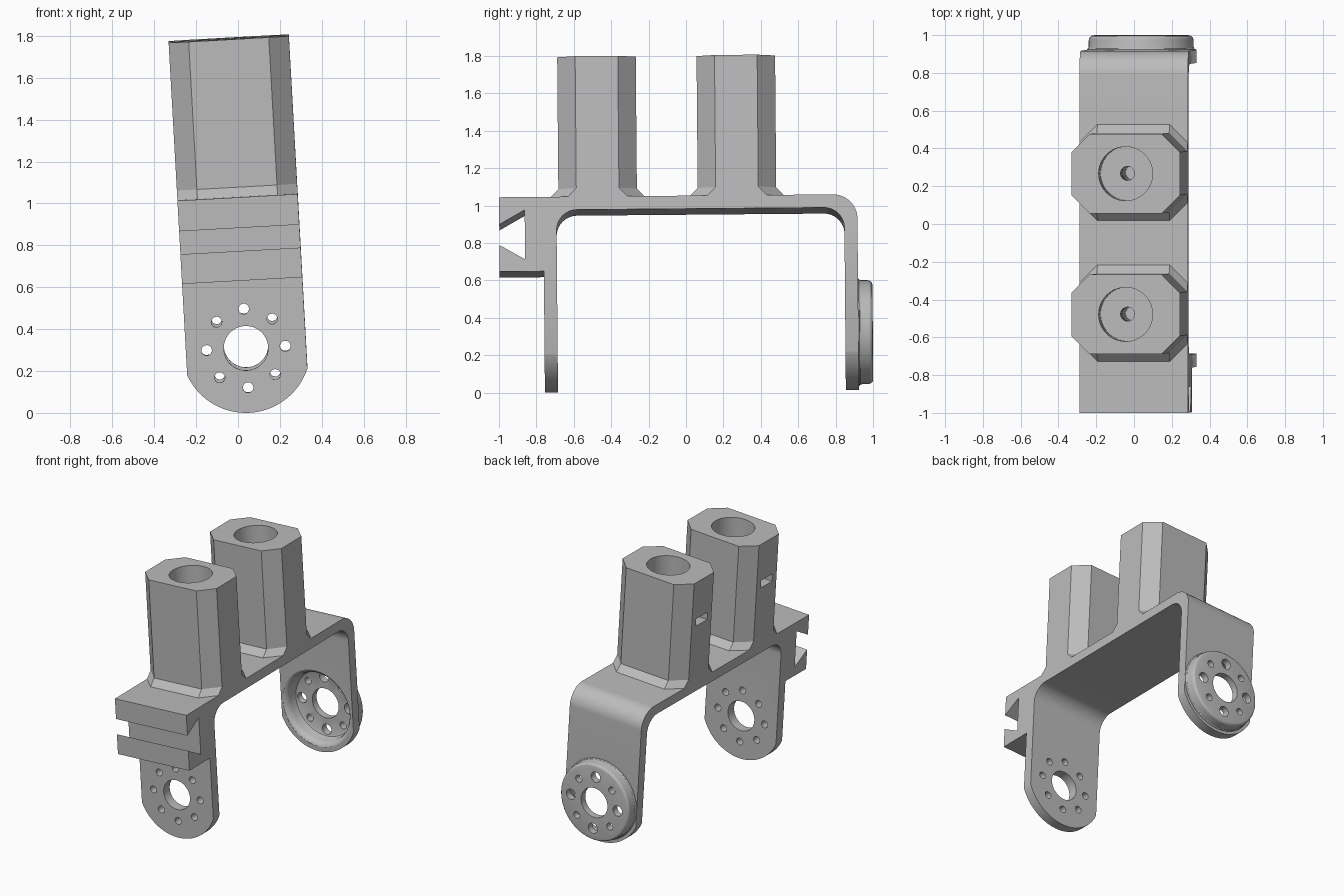
import bpy, bmesh
from math import sin, cos, radians, acos, degrees
from mathutils import Matrix

if "Cube" in bpy.data.objects:
    bpy.data.objects.remove(bpy.data.objects["Cube"])

grey = bpy.data.materials.new("plain_grey")
grey.use_nodes = True
grey.diffuse_color = (0.5, 0.5, 0.5, 1)
grey.node_tree.nodes["Principled BSDF"].inputs["Base Color"].default_value = (0.5, 0.5, 0.5, 1)

HALF = 0.2875                    # half width of the bracket
TOP, THICK = 0.723, 0.07         # bridge top height and sheet thickness
LEG_R = 0.309                    # rounded leg end
FRONT, BACK = -0.757, 0.922      # outer faces of the legs
FRONT_IN, BACK_IN = FRONT + THICK, BACK - THICK
HOLE_R, RING_R = 0.106, 0.188


def arc(a, b, r, start, end, n=14):
    angles = [radians(start + (end - start) * i / n) for i in range(n + 1)]
    return [(a + r * cos(t), b + r * sin(t)) for t in angles]


def circle(a, b, r, n=48):
    return arc(a, b, r, 0, 360, n)[:-1]


def finish(name, bm):
    bmesh.ops.recalc_face_normals(bm, faces=bm.faces)
    mesh = bpy.data.meshes.new(name)
    bm.to_mesh(mesh)
    bm.free()
    mesh.materials.append(grey)
    obj = bpy.data.objects.new(name, mesh)
    bpy.context.collection.objects.link(obj)
    return obj


def loft(name, rings):
    """Closed solid through rings of equal length."""
    bm = bmesh.new()
    loops = [[bm.verts.new(p) for p in ring] for ring in rings]
    n = len(loops[0])
    for low, high in zip(loops, loops[1:]):
        for i in range(n):
            j = (i + 1) % n
            bm.faces.new((low[i], low[j], high[j], high[i]))
    bm.faces.new(loops[0])
    bm.faces.new(loops[-1])
    return finish(name, bm)


def prism(name, pts, lo, hi, axis):
    place = {"X": lambda a, b, t: (t, a, b),
             "Y": lambda a, b, t: (a, t, b),
             "Z": lambda a, b, t: (a, b, t)}[axis]
    return loft(name, [[place(a, b, t) for a, b in pts] for t in (lo, hi)])


def carve(obj, cutter, operation="DIFFERENCE"):
    mod = obj.modifiers.new("carve", "BOOLEAN")
    mod.operation, mod.solver, mod.object = operation, "EXACT", cutter
    bpy.context.view_layer.objects.active = obj
    bpy.ops.object.modifier_apply(modifier=mod.name)
    bpy.data.objects.remove(cutter)


def ring_holes(obj, lo, hi, radii):
    for i in range(8):
        t = radians(45 * i)
        pts = circle(RING_R * cos(t), RING_R * sin(t), radii[i % 2], 24)
        carve(obj, prism("cutter", pts, lo, hi, "Y"))


# U-shaped bracket with dovetail block at the front
under, rad = TOP - THICK, 0.11
nose, low = -0.9935, -0.4
side = [(FRONT, low), (FRONT, 0.325), (nose, 0.325), (nose, 0.467),
        (-0.857, 0.39), (-0.857, 0.654), (nose, 0.577), (nose, TOP)]
side += arc(BACK - 0.13, TOP - 0.13, 0.13, 90, 0)
side += [(BACK, low), (BACK_IN, low)]
side += arc(BACK_IN - rad, under - rad, rad, 0, 90)
side += arc(FRONT_IN + rad, under - rad, rad, 90, 180)
side += [(FRONT_IN, low)]
bracket = prism("bracket", side, -0.5, 0.5, "X")

# Trim to width and round the leg ends
clip = degrees(acos(HALF / LEG_R))
face = arc(0, 0, LEG_R, 180 + clip, 360 - clip, 40) + [(HALF, 1), (-HALF, 1)]
carve(bracket, prism("trim", face, -1.3, 1.3, "Y"), "INTERSECT")

# Front leg holes and back leg opening
carve(bracket, prism("cutter", circle(0, 0, HOLE_R), -0.82, -0.6, "Y"))
ring_holes(bracket, -0.82, -0.6, (0.025, 0.025))
carve(bracket, prism("cutter", circle(0, 0, 0.274, 64), 0.8, 1.1, "Y"))

# Pressed round hub on the back leg
profile = [(HOLE_R, 0.95), (0.222, 0.95), (0.234, 0.944), (0.24, 0.93),
           (0.243, 0.895), (0.25, 0.872), (0.262, 0.858), (0.274, 0.853),
           (0.282, 0.87), (0.287, 0.9), (0.287, 0.925), (0.281, 0.93),
           (0.278, 0.94), (0.278, 0.972), (0.274, 0.987), (0.265, 0.996),
           (0.252, 0.999), (HOLE_R, 0.999)]
bm = bmesh.new()
verts = [bm.verts.new((r, y, 0)) for r, y in profile]
edges = [bm.edges.new((verts[i - 1], verts[i])) for i in range(len(verts))]
bmesh.ops.spin(bm, geom=verts + edges, cent=(0, 0, 0), axis=(0, 1, 0),
               angle=radians(360), steps=64)
bmesh.ops.remove_doubles(bm, verts=bm.verts, dist=0.0001)
hub = finish("back_hub", bm)
ring_holes(hub, 0.9, 1.1, (0.037, 0.025))

# Octagonal sockets with flared feet
HEAD, DEEP, CH = 1.475, 0.21, 0.096


def octagon(y0, deep, z):
    a, b = HALF - CH, deep - CH
    pts = [(HALF, -b), (HALF, b), (a, deep), (-a, deep),
           (-HALF, b), (-HALF, -b), (-a, -deep), (a, -deep)]
    return [(x, y0 + y, z) for x, y in pts]


sockets = []
for name, y0 in (("front_socket", -0.466), ("rear_socket", 0.279)):
    socket = loft(name, [octagon(y0, DEEP + 0.046, TOP - 0.001),
                         octagon(y0, DEEP, TOP + 0.046),
                         octagon(y0, DEEP, HEAD)])
    carve(socket, prism("cutter", circle(0, y0, 0.143), HEAD - 0.18, HEAD + 0.1, "Z"))
    carve(socket, prism("cutter", circle(0, y0, 0.037, 24), HEAD - 0.65, HEAD - 0.1, "Z"))
    # Nut slot in the right side
    slot = [(-0.4, y0 - 0.065), (0.07, y0 - 0.065), (0.07, y0 + 0.065), (-0.4, y0 + 0.065)]
    carve(socket, prism("cutter", slot, HEAD - 0.33, HEAD - 0.275, "Z"))
    sockets.append(socket)

# Slight lean of the whole assembly
lean = (Matrix.Translation((0.038, 0, 0.3155))
        @ Matrix.Rotation(radians(0.49), 4, "X")
        @ Matrix.Rotation(radians(-3.2), 4, "Y"))
for obj in [bracket, hub] + sockets:
    obj.data.transform(lean)
    bpy.ops.object.select_all(action="DESELECT")
    obj.select_set(True)
    bpy.context.view_layer.objects.active = obj
    bpy.ops.object.shade_smooth_by_angle()
